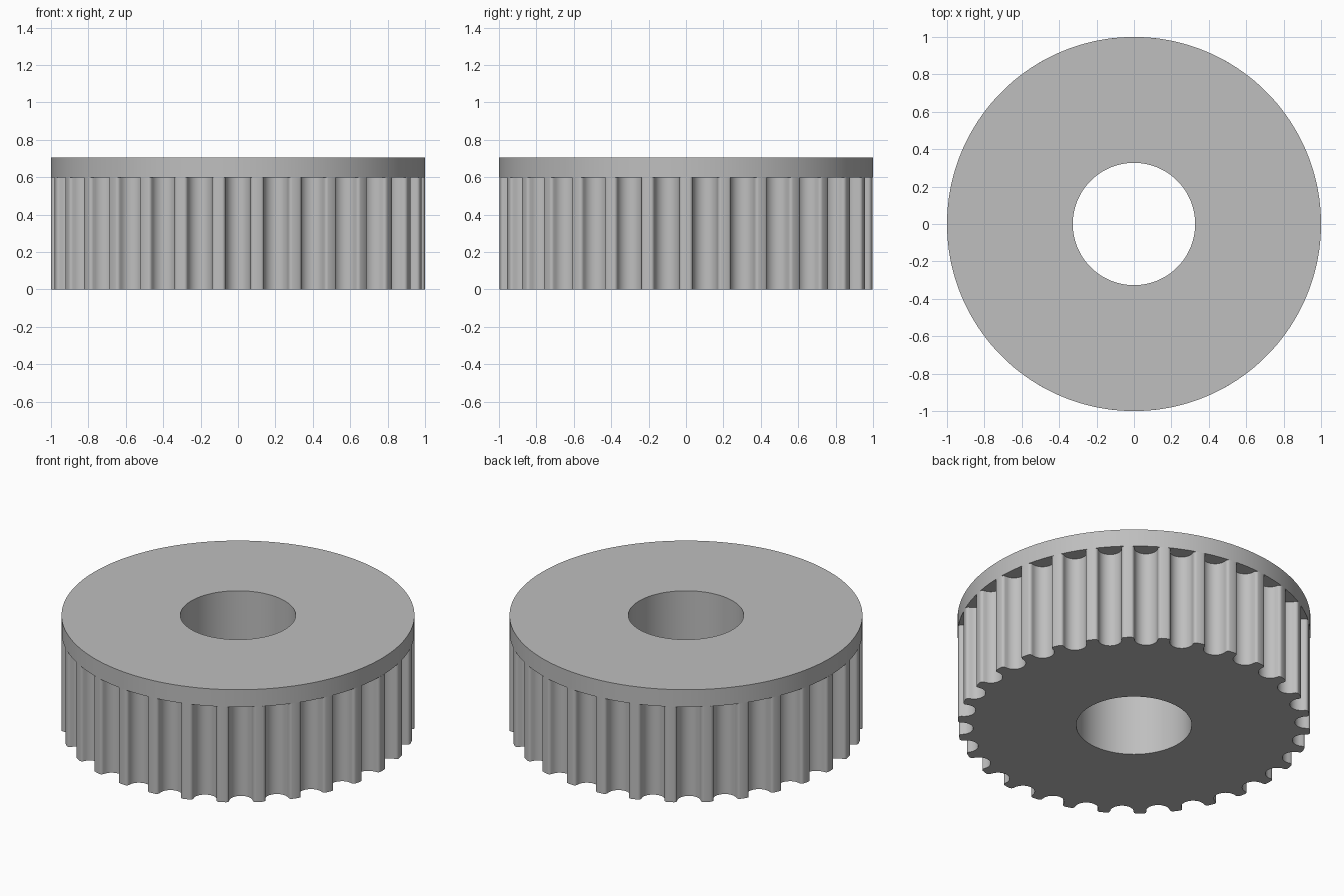
import bpy
import bmesh
from math import sin, cos, pi, radians, sqrt
from mathutils import Vector

cube = bpy.data.objects.get("Cube")
if cube:
    bpy.data.objects.remove(cube)

TEETH = 30
BORE = 0.327
FLANGE_Z, TOP_Z = 0.597, 0.705

steel = bpy.data.materials.new("plain grey")
steel.use_nodes = True
grey = (0.52, 0.52, 0.52, 1)
steel.diffuse_color = grey
steel.node_tree.nodes["Principled BSDF"].inputs["Base Color"].default_value = grey


def ring_solid(name, outline, z0, z1):
    """Extrude a closed outline with a round bore through its centre."""
    bm = bmesh.new()
    bore = [p.normalized() * BORE for p in outline]
    loops = [[bm.verts.new((p.x, p.y, z)) for p in pts]
             for pts, z in ((outline, z0), (outline, z1), (bore, z1), (bore, z0))]
    n = len(outline)
    for a, b in zip(loops, loops[1:] + loops[:1]):
        for i in range(n):
            j = (i + 1) % n
            bm.faces.new((a[i], a[j], b[j], b[i]))
    bmesh.ops.recalc_face_normals(bm, faces=bm.faces)
    mesh = bpy.data.meshes.new(name)
    bm.to_mesh(mesh)
    bm.free()
    mesh.materials.append(steel)
    obj = bpy.data.objects.new(name, mesh)
    bpy.context.collection.objects.link(obj)
    bpy.ops.object.select_all(action="DESELECT")
    obj.select_set(True)
    bpy.context.view_layer.objects.active = obj
    bpy.ops.object.shade_smooth_by_angle(angle=radians(30))
    return obj


def groove_profile():
    """Half-round belt groove with rounded lips, as (depth, sideways) points."""
    half, lip, floor = 0.085, 0.018, 0.0845
    wall = half - lip
    left = []
    for k in range(5):                       # rounded lip
        a = k / 4 * radians(80)
        left.append((lip * (1 - cos(a)), -half + lip * sin(a)))
    for k in range(1, 9):                    # half-round floor
        a = k / 8 * pi / 2
        left.append((lip + (floor - lip) * sin(a), -wall * cos(a)))
    right = [(d, -s) for d, s in reversed(left[:-1])]
    return left + right, sqrt(1 - half ** 2)


# Toothed body: one groove repeated around, plus a point on each land
profile, rim = groove_profile()
outline = []
for t in range(TEETH):
    angle = 2 * pi * (t + 0.5) / TEETH
    out = Vector((cos(angle), sin(angle)))
    side = Vector((-sin(angle), cos(angle)))
    outline += [out * (rim - d) + side * s for d, s in profile]
    land = angle + pi / TEETH
    outline.append(Vector((cos(land), sin(land))))
ring_solid("toothed_body", outline, 0, FLANGE_Z)

# Plain flange on top
circle = [Vector((cos(2 * pi * i / 180), sin(2 * pi * i / 180))) for i in range(180)]
ring_solid("top_flange", circle, FLANGE_Z, TOP_Z)
